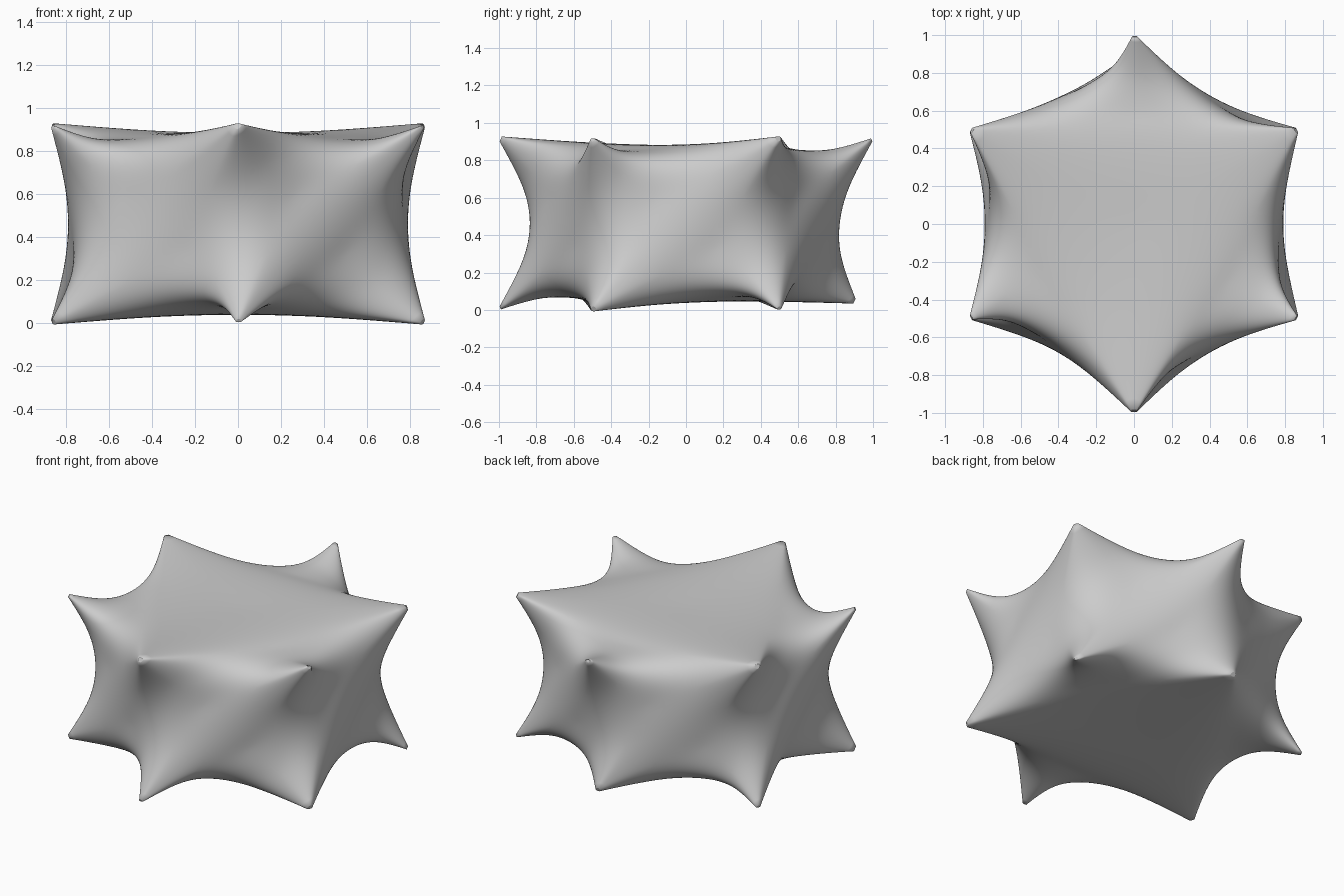
import bpy, math
from mathutils import Vector

if "Cube" in bpy.data.objects:
    bpy.data.objects.remove(bpy.data.objects["Cube"])

HEIGHT = 0.92      # overall height between spike tips
BODY = 0.885       # body size relative to the spike tips
TIP_R = 0.02       # radius of the small flat on each tip
CENTRE = Vector((0, 0, HEIGHT / 2))

# Twelve tips: bottom ring 0-5, top ring 6-11, starting at the front
corners = []
for z in (0, HEIGHT):
    for i in range(6):
        a = math.radians(60 * i - 90)
        corners.append(Vector((math.cos(a), math.sin(a), z)))
core = [CENTRE + (p - CENTRE) * BODY for p in corners]

# Top: large triangle and three ears; bottom: the same turned by 60 degrees
tris = [(6, 8, 10), (5, 3, 1)]
for k in (0, 2, 4):
    tris.append((6 + k, 6 + k + 1, 6 + (k + 2) % 6))
    s = k + 1
    tris.append(((s + 2) % 6, (s + 1) % 6, s))
# Sides: each panel is split by a diagonal rising to the right
for i in range(6):
    j = (i + 1) % 6
    tris.append((i, j, 6 + j))
    tris.append((i, 6 + j, 6 + i))

face_pts = [sum((core[v] for v in t), Vector()) / 3 for t in tris]
edge_faces = {}
for f, t in enumerate(tris):
    for k in range(3):
        edge_faces.setdefault(frozenset((t[k], t[(k + 1) % 3])), []).append(f)

# Edge midpoints drawn inwards
verts, edge_id, rim_id = [], {}, {}
for e, fs in edge_faces.items():
    a, b = e
    edge_id[e] = len(verts)
    verts.append((core[a] + core[b] + face_pts[fs[0]] + face_pts[fs[1]]) / 4)

# Small flat ring at each spike tip; the lower back corner stays blunt
for i, c in enumerate(corners):
    axis = (c - CENTRE).normalized()
    tip = CENTRE + (c - CENTRE) * (0.9 if i == 3 else 0.99)
    for e in edge_faces:
        if i in e:
            d = verts[edge_id[e]] - tip
            d -= axis * d.dot(axis)
            rim_id[i, e] = len(verts)
            verts.append(tip + d.normalized() * TIP_R)

# Each triangle becomes three five-sided faces around its centre
faces, follow = [], {}
for f, t in enumerate(tris):
    c = len(verts)
    verts.append(face_pts[f])
    for k in range(3):
        v = t[k]
        en, ep = frozenset((v, t[(k + 1) % 3])), frozenset((v, t[k - 1]))
        faces.append((rim_id[v, en], edge_id[en], c, edge_id[ep], rim_id[v, ep]))
        follow[rim_id[v, en]] = rim_id[v, ep]

# Cap the tips
for i in range(12):
    start = min(n for (v, e), n in rim_id.items() if v == i)
    loop, n = [start], follow[start]
    while n != start:
        loop.append(n)
        n = follow[n]
    faces.append(tuple(reversed(loop)))

mesh = bpy.data.meshes.new("spiked_body")
mesh.from_pydata(verts, [], faces)
mesh.update()
mesh.validate()
import bmesh
bm = bmesh.new()
bm.from_mesh(mesh)
bmesh.ops.recalc_face_normals(bm, faces=bm.faces)
bm.to_mesh(mesh)
bm.free()
obj = bpy.data.objects.new("spiked_body", mesh)
bpy.context.collection.objects.link(obj)

# Sharp tip rims on an otherwise smooth surface
rim = set(rim_id.values())
crease = mesh.attributes.new("crease_edge", 'FLOAT', 'EDGE')
for e in mesh.edges:
    if e.vertices[0] in rim and e.vertices[1] in rim:
        crease.data[e.index].value = 1.0
for p in mesh.polygons:
    p.use_smooth = True
sub = obj.modifiers.new("smooth_surface", 'SUBSURF')
sub.levels = sub.render_levels = 4
